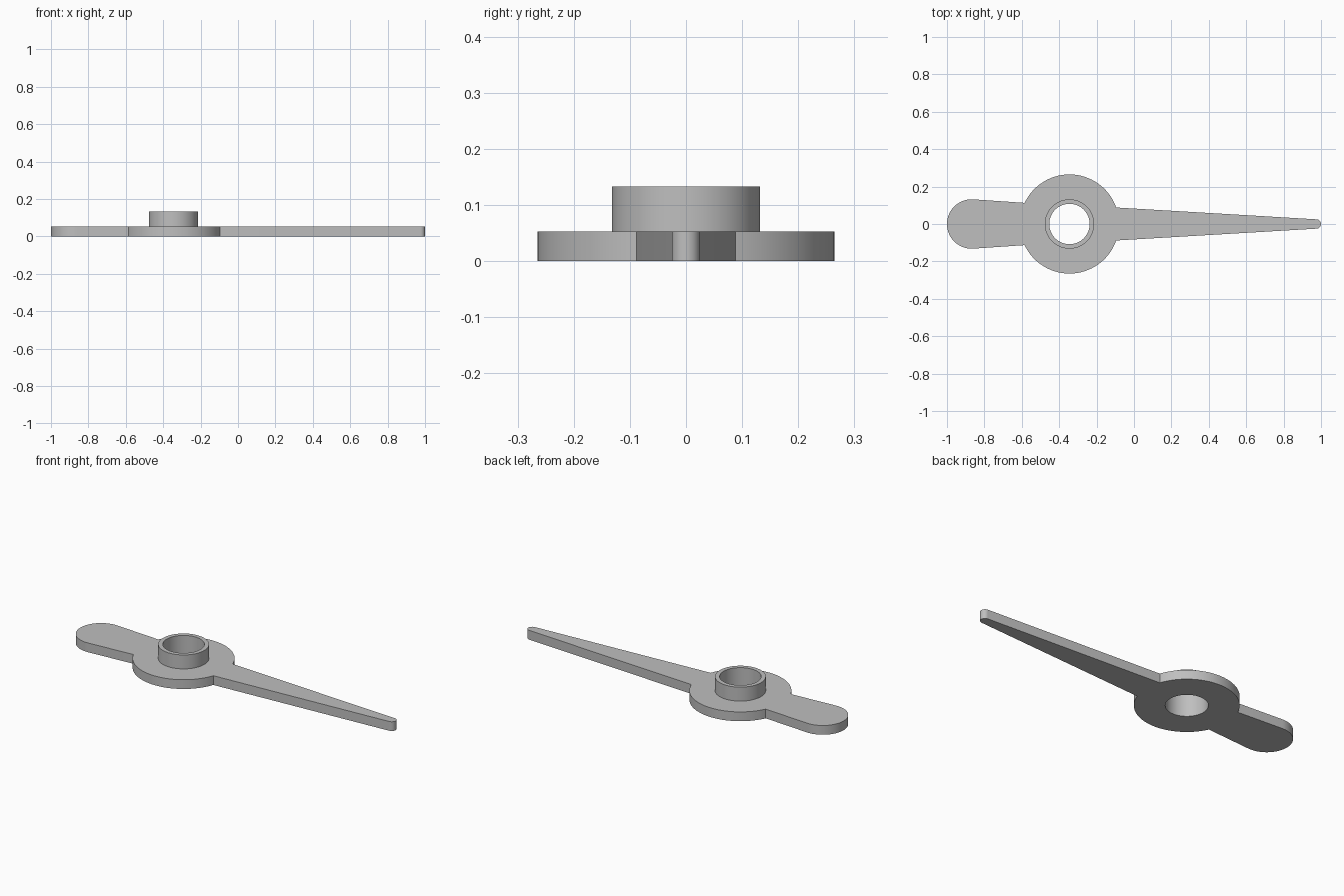
import bpy, bmesh
from math import asin, cos, sin, radians, tau

if "Cube" in bpy.data.objects:
    bpy.data.objects.remove(bpy.data.objects["Cube"])

HUB_X, HUB_R = -0.345, 0.265
BORE_R, COLLAR_R = 0.108, 0.132
PLATE_Z, TOP_Z = 0.053, 0.133


def arc(cx, r, start, end, steps):
    """Points on an arc centred on the x axis, angles in radians."""
    return [(cx + r * cos(start + (end - start) * i / steps),
             r * sin(start + (end - start) * i / steps)) for i in range(steps + 1)]


def ring(r):
    return arc(HUB_X, r, 0, tau, 96)[:-1]


# Outline: rounded tip, hub upper arc, rounded tail, hub lower arc
tip = radians(86.7)
tail = radians(86.2)
neck = asin(0.088 / HUB_R)
tail_neck = tau / 2 - asin(0.113 / HUB_R)
outline = arc(0.975, 0.025, -tip, tip, 20)
outline += arc(HUB_X, HUB_R, neck, tail_neck, 40)
outline += arc(-0.868, 0.132, tail, tau - tail, 40)
outline += arc(HUB_X, HUB_R, tau - tail_neck, tau - neck, 40)

bm = bmesh.new()


def loop(points, z):
    verts = [bm.verts.new((x, y, z)) for x, y in points]
    return [bm.edges.new((a, b)) for a, b in zip(verts, verts[1:] + verts[:1])]


base = loop(outline, 0)
rim = loop(outline, PLATE_Z)
bore_low = loop(ring(BORE_R), 0)
bore_high = loop(ring(BORE_R), TOP_Z)
collar_low = loop(ring(COLLAR_R), PLATE_Z)
collar_high = loop(ring(COLLAR_R), TOP_Z)


def wall(lower, upper):
    """Join two matching loops with quads."""
    for a, b in zip(lower, upper):
        bm.faces.new((a.verts[0], a.verts[1], b.verts[1], b.verts[0]))


# Flat plate faces, each with a round opening
bmesh.ops.triangle_fill(bm, edges=base + bore_low, use_beauty=True)
bmesh.ops.triangle_fill(bm, edges=rim + collar_low, use_beauty=True)
# Plate edge, collar, collar rim and through bore
wall(base, rim)
wall(collar_low, collar_high)
wall(collar_high, bore_high)
wall(bore_high, bore_low)
bmesh.ops.recalc_face_normals(bm, faces=bm.faces)

mesh = bpy.data.meshes.new("pointer_hand")
bm.to_mesh(mesh)
bm.free()
hand = bpy.data.objects.new("pointer_hand", mesh)
bpy.context.collection.objects.link(hand)

# Plain grey material
grey = bpy.data.materials.new("light grey")
grey.use_nodes = True
colour = (0.52, 0.52, 0.52, 1)
grey.diffuse_color = colour
grey.node_tree.nodes["Principled BSDF"].inputs["Base Color"].default_value = colour
mesh.materials.append(grey)

bpy.context.view_layer.objects.active = hand
hand.select_set(True)
bpy.ops.object.shade_smooth_by_angle(angle=radians(30))
